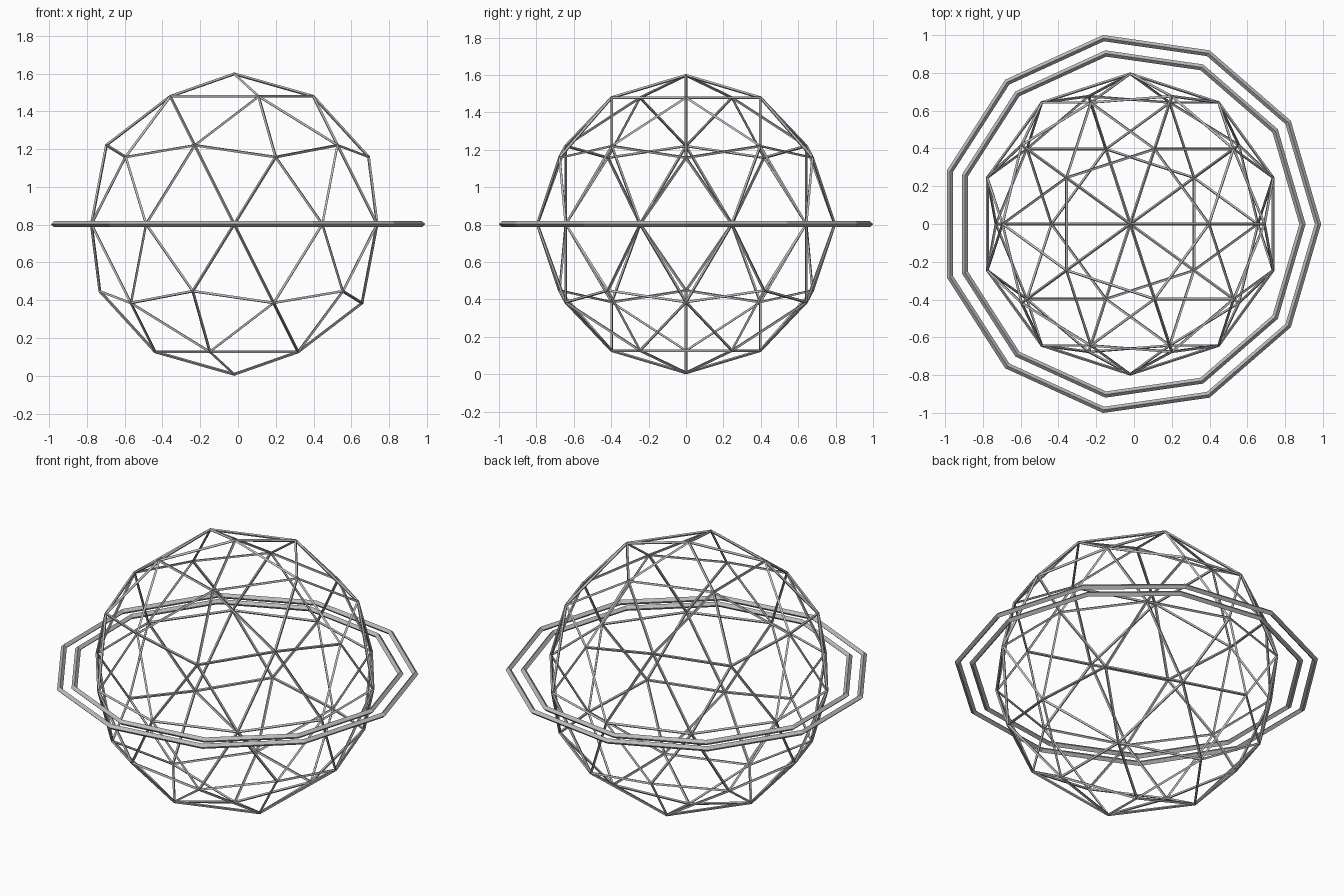
import bpy

cube = bpy.data.objects.get("Cube")
if cube:
    bpy.data.objects.remove(cube, do_unlink=True)

CENTRE = (-0.02, 0, 0.803)

grey = bpy.data.materials.new("neutral_grey")
grey.use_nodes = True
colour = (0.5, 0.5, 0.5, 1)
grey.diffuse_color = colour
grey.node_tree.nodes["Principled BSDF"].inputs["Base Color"].default_value = colour


def make_struts(name, thickness):
    """Turn the active mesh into a frame of diamond-section bars."""
    obj = bpy.context.object
    obj.name = name
    obj.data.materials.append(grey)
    wire = obj.modifiers.new("struts", "WIREFRAME")
    wire.thickness = thickness
    wire.use_even_offset = True
    wire.use_boundary = True
    wire.use_replace = True


# Geodesic globe frame
bpy.ops.mesh.primitive_ico_sphere_add(subdivisions=2, radius=0.795, location=CENTRE)
make_struts("globe_frame", 0.016)

# Two flat eleven-sided rings around the equator, one corner pointing to +x
for name, radius in (("outer_ring", 0.994), ("inner_ring", 0.912)):
    bpy.ops.mesh.primitive_circle_add(vertices=11, radius=radius, fill_type="NGON",
                                      location=CENTRE)
    ring = bpy.context.object
    # The circle starts at +y, so turn it a quarter towards +x
    ring.rotation_euler.z = -1.5708
    make_struts(name, 0.032)
